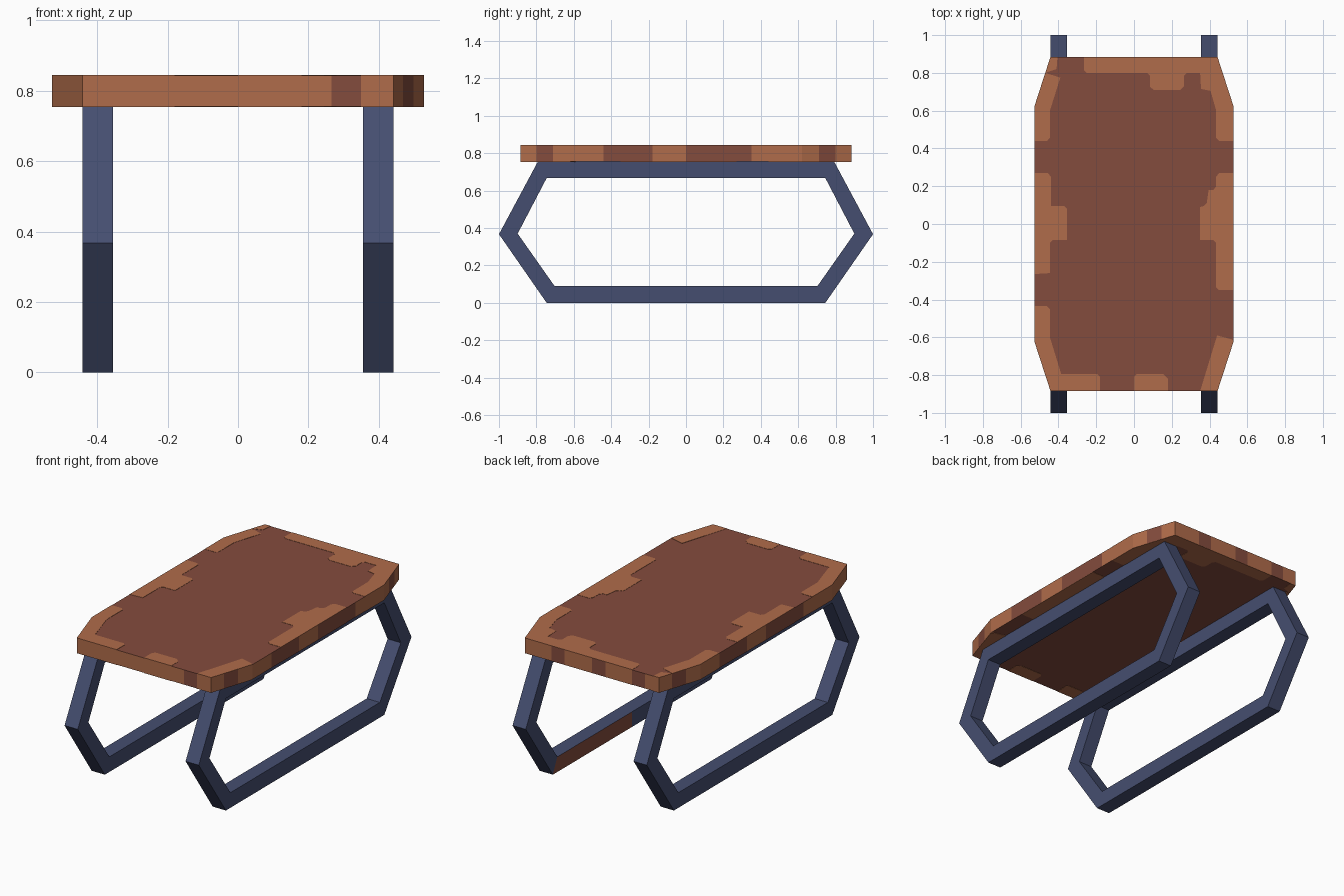
import bpy, bmesh

if "Cube" in bpy.data.objects:
    bpy.data.objects.remove(bpy.data.objects["Cube"])


def material(name, rgb):
    m = bpy.data.materials.new(name)
    m.diffuse_color = (*rgb, 1)
    m.use_nodes = True
    m.node_tree.nodes["Principled BSDF"].inputs["Base Color"].default_value = m.diffuse_color
    return m


BROWN = material("dark wood", (0.231, 0.072, 0.047))
LIGHT = material("worn wood edge", (0.434, 0.150, 0.069))
NAVY = material("navy metal", (0.060, 0.076, 0.162))


def finish(bm, name, mats):
    bmesh.ops.recalc_face_normals(bm, faces=bm.faces)
    me = bpy.data.meshes.new(name)
    bm.to_mesh(me)
    bm.free()
    for m in mats:
        me.materials.append(m)
    ob = bpy.data.objects.new(name, me)
    bpy.context.collection.objects.link(ob)
    return ob


def prism(bm, pts, z0, z1):
    """Closed prism from an xy outline; returns its side faces."""
    lo = [bm.verts.new((x, y, z0)) for x, y in pts]
    hi = [bm.verts.new((x, y, z1)) for x, y in pts]
    bm.faces.new(lo[::-1])
    bm.faces.new(hi)
    n = len(pts)
    return [bm.faces.new((lo[i], lo[(i + 1) % n], hi[(i + 1) % n], hi[i])) for i in range(n)]


# Table top: chamfered slab whose rim is split into worn and unworn bands
W, CW, L, CL = 0.528, 0.442, 0.885, 0.62
Z0, Z1 = 0.755, 0.843
corners = [(CW, -L), (W, -CL), (W, CL), (CW, L), (-CW, L), (-W, CL), (-W, -CL), (-CW, -L)]
# unworn (dark) intervals along each side: y for left and right, x for front and back
dark = {
    "right": [(-0.80, -0.71), (-0.44, -0.18), (0, 0.35), (0.71, 0.80)],
    "left": [(-0.35, 0), (0.18, 0.44), (0.71, 0.80)],
    "front": [(0.265, 0.35)],
    "back": [(-0.35, -0.265), (-0.09, 0), (0.18, 0.265)],
}


def side_of(a, b):
    if a[1] == b[1]:
        return ("front" if a[1] < 0 else "back"), 0
    return ("right" if a[0] > 0 else "left"), 1


rim, rim_mat = [], []
for i, a in enumerate(corners):
    b = corners[(i + 1) % 8]
    side, ax = side_of(a, b)
    cuts = [(v - a[ax]) / (b[ax] - a[ax]) for pair in dark[side] for v in pair]
    ts = [0] + sorted(t for t in cuts if 0.001 < t < 0.999) + [1]
    for t, u in zip(ts, ts[1:]):
        rim.append(tuple(a[k] + (b[k] - a[k]) * t for k in (0, 1)))
        mid = a[ax] + (b[ax] - a[ax]) * (t + u) / 2
        rim_mat.append(0 if any(p < mid < q for p, q in dark[side]) else 1)

bm = bmesh.new()
for f, m in zip(prism(bm, rim, Z0, Z1), rim_mat):
    f.material_index = m
finish(bm, "table_top", [BROWN, LIGHT])

# Worn edge patches: thin plates on the upper and lower faces of the top
patches = {
    "back": [(-0.265, L), (-0.265, 0.815), (-0.25, 0.80), (0.07, 0.80), (0.085, 0.785),
             (0.085, 0.725), (0.105, 0.71), (0.245, 0.71), (0.265, 0.73), (0.265, 0.785),
             (0.28, 0.80), (0.35, 0.80), (0.355, 0.715), (0.405, 0.705), (0.435, 0.60),
             (0.435, 0.455), (0.45, 0.44), (W, 0.44), (W, CL), (CW, L)],
    "right": [(W, 0.27), (0.45, 0.27), (0.435, 0.25), (0.435, 0.20), (0.42, 0.18),
              (0.395, 0.18), (0.385, 0.11), (0.37, 0.095), (0.35, 0.09), (0.35, -0.085),
              (0.42, -0.085), (0.435, -0.10), (0.435, -0.335), (0.45, -0.35), (W, -0.35)],
    "front_right": [(W, -CL), (CW, -L), (0.35, -L), (0.44, -0.59), (0.515, -0.61)],
    "front": [(0, -L), (0.18, -L), (0.18, -0.82), (0.155, -0.795), (0.015, -0.795), (0, -0.81)],
    "front_left": [(-0.18, -L), (-0.18, -0.81), (-0.195, -0.795), (-0.385, -0.795),
                   (-0.445, -0.60), (-0.445, -0.45), (-0.46, -0.435), (-W, -0.435),
                   (-W, -CL), (-CW, -L)],
    "left": [(-W, 0.27), (-0.455, 0.27), (-0.44, 0.25), (-0.44, 0.095), (-0.37, 0.095),
             (-0.355, 0.08), (-0.355, -0.085), (-0.43, -0.085), (-0.445, -0.10),
             (-0.445, -0.26), (-W, -0.265)],
    "back_left": [(-W, 0.44), (-W, CL), (-0.47, 0.80), (-0.39, 0.775), (-0.445, 0.60),
                  (-0.445, 0.455), (-0.46, 0.44)],
    "back_corner": [(-0.47, 0.80), (-CW, L), (-0.405, L), (-0.41, 0.82)],
}
for name, pts in patches.items():
    bm = bmesh.new()
    prism(bm, pts, Z1 - 0.001, Z1 + 0.0015)
    prism(bm, pts, Z0 - 0.0015, Z0 + 0.001)
    finish(bm, "worn_patch_" + name, [LIGHT])

# Leg frames: hexagonal rings in the yz plane, bars split at the middle
outer = [(0, 0), (0.745, 0), (1, 0.367), (0.792, Z0), (-0.792, Z0), (-1, 0.367), (-0.745, 0)]
inner = [(0, 0.09), (0.703, 0.09), (0.90, 0.37), (0.745, 0.667),
         (-0.745, 0.667), (-0.90, 0.37), (-0.703, 0.09)]
for name, s in (("left", -1), ("right", 1)):
    bm = bmesh.new()
    # loops: inner-side face ring, outer-side face ring
    rings = [[bm.verts.new((s * x, y, z)) for y, z in prof]
             for x, prof in ((0.355, outer), (0.442, outer), (0.442, inner), (0.355, inner))]
    for k in range(4):
        p, q = rings[k], rings[(k + 1) % 4]
        for i in range(7):
            j = (i + 1) % 7
            f = bm.faces.new((p[i], p[j], q[j], q[i]))
            # one half of the right frame's inward lower bar face is wood coloured
            f.material_index = 1 if (s == 1 and k == 3 and i == 0) else 0
    finish(bm, name + "_leg_frame", [NAVY, BROWN])
